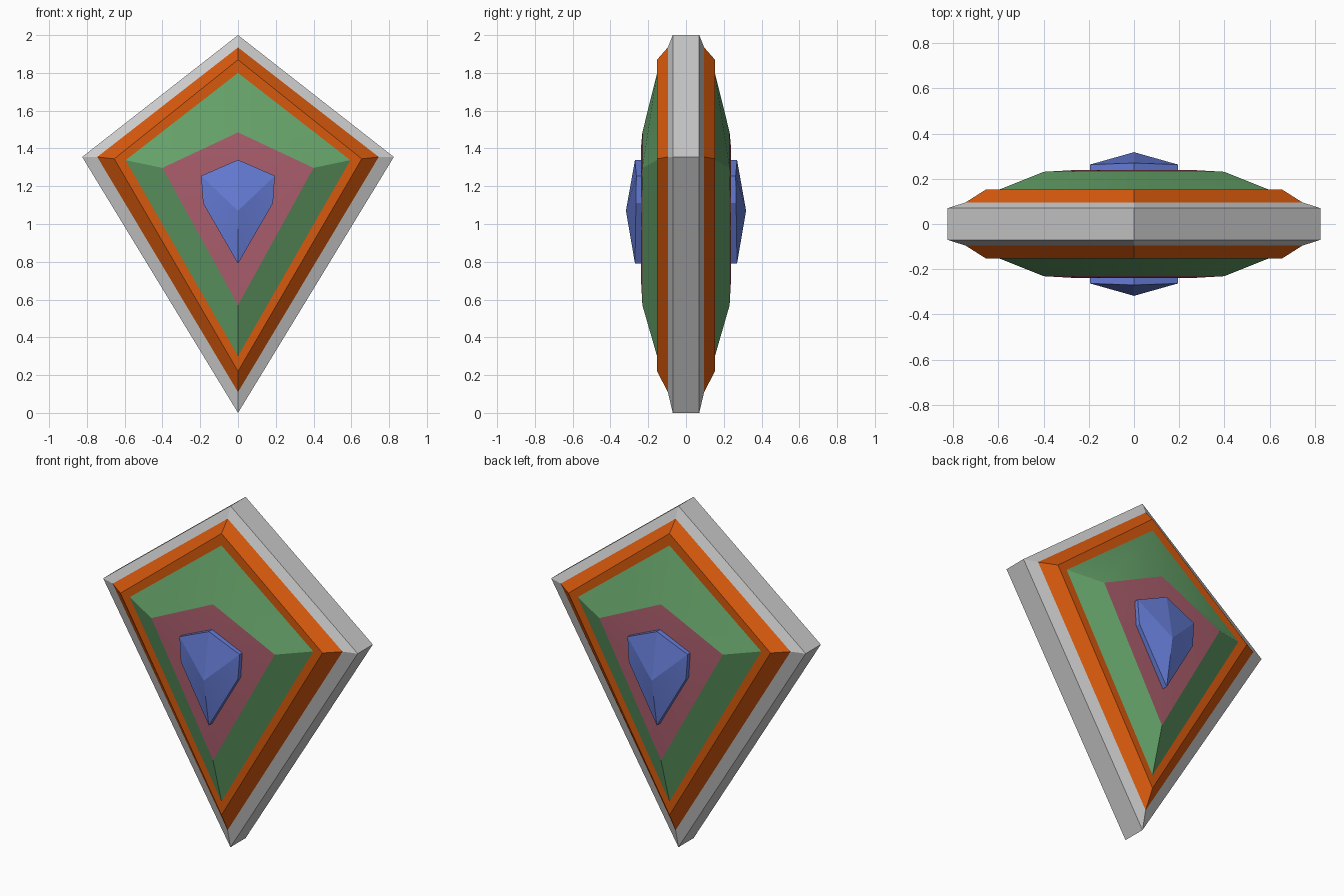
import bpy, bmesh, math
from mathutils import Vector

if "Cube" in bpy.data.objects:
    bpy.data.objects.remove(bpy.data.objects["Cube"])

CENTER = Vector((0, 0, 1.1))


def kite(top, half_w, side_z, bottom, depth):
    """Four-cornered kite outline at the given depth in front of y = 0."""
    return [(0, -depth, top), (half_w, -depth, side_z),
            (0, -depth, bottom), (-half_w, -depth, side_z)]


def layer(name, rings, color=None, cap=False, apex=None):
    """Loft outlines into a front shell, then mirror it to the back."""
    bm = bmesh.new()
    loops = [[bm.verts.new(p) for p in ring] for ring in rings]
    n = len(loops[0])
    for a, b in zip(loops, loops[1:]):
        for i in range(n):
            j = (i + 1) % n
            bm.faces.new((a[i], a[j], b[j], b[i]))
    last = loops[-1]
    if cap:
        bm.faces.new(last)
    if apex:
        tip = bm.verts.new(apex)
        for i in range(n):
            bm.faces.new((last[i], last[(i + 1) % n], tip))
    # point every face outward
    bm.normal_update()
    for f in bm.faces:
        if f.normal.dot(f.calc_center_median() - CENTER) < 0:
            f.normal_flip()
    mesh = bpy.data.meshes.new(name)
    bm.to_mesh(mesh)
    bm.free()
    mesh.shade_smooth()
    mesh.set_sharp_from_angle(angle=math.radians(30 if not apex else 12))
    obj = bpy.data.objects.new(name, mesh)
    bpy.context.collection.objects.link(obj)
    if color:
        mat = bpy.data.materials.new(name + "_color")
        mat.diffuse_color = (*color, 1)
        mat.use_nodes = True
        mat.node_tree.nodes["Principled BSDF"].inputs["Base Color"].default_value = mat.diffuse_color
        mesh.materials.append(mat)
    mirror = obj.modifiers.new("front_and_back", 'MIRROR')
    mirror.use_axis = (False, True, False)
    mirror.merge_threshold = 0.0005
    return obj


# Nested kite outlines, from the rim inward
mid = kite(2.0, 0.825, 1.355, 0.0, 0.0)
edge = kite(2.0, 0.825, 1.355, 0.0, 0.07)
rim = kite(1.935, 0.745, 1.355, 0.11, 0.096)
band = kite(1.87, 0.655, 1.345, 0.22, 0.153)
inner = kite(1.80, 0.595, 1.338, 0.30, 0.153)
field = kite(1.485, 0.40, 1.297, 0.57, 0.231)
center = kite(1.40, 0.26, 1.26, 0.72, 0.239)

layer("outer_rim", [mid, edge, rim])
layer("orange_band", [rim, band, inner], (0.68, 0.10, 0.004))
layer("green_field", [inner, field], (0.13, 0.36, 0.14))
layer("center_panel", [field, center], (0.40, 0.11, 0.15), cap=True)

# Six-sided gem: straight wall, then facets rising to a point
outline = [(0, 1.34, 0.27), (0.195, 1.255, 0.263), (0.185, 1.11, 0.265),
           (0, 0.79, 0.27), (-0.185, 1.11, 0.265), (-0.195, 1.255, 0.263)]
gem_base = [(x, -0.235, z) for x, z, d in outline]
gem_top = [(x, -d, z) for x, z, d in outline]
layer("gem", [gem_base, gem_top], (0.13, 0.20, 0.67), apex=(0, -0.318, 1.07))
